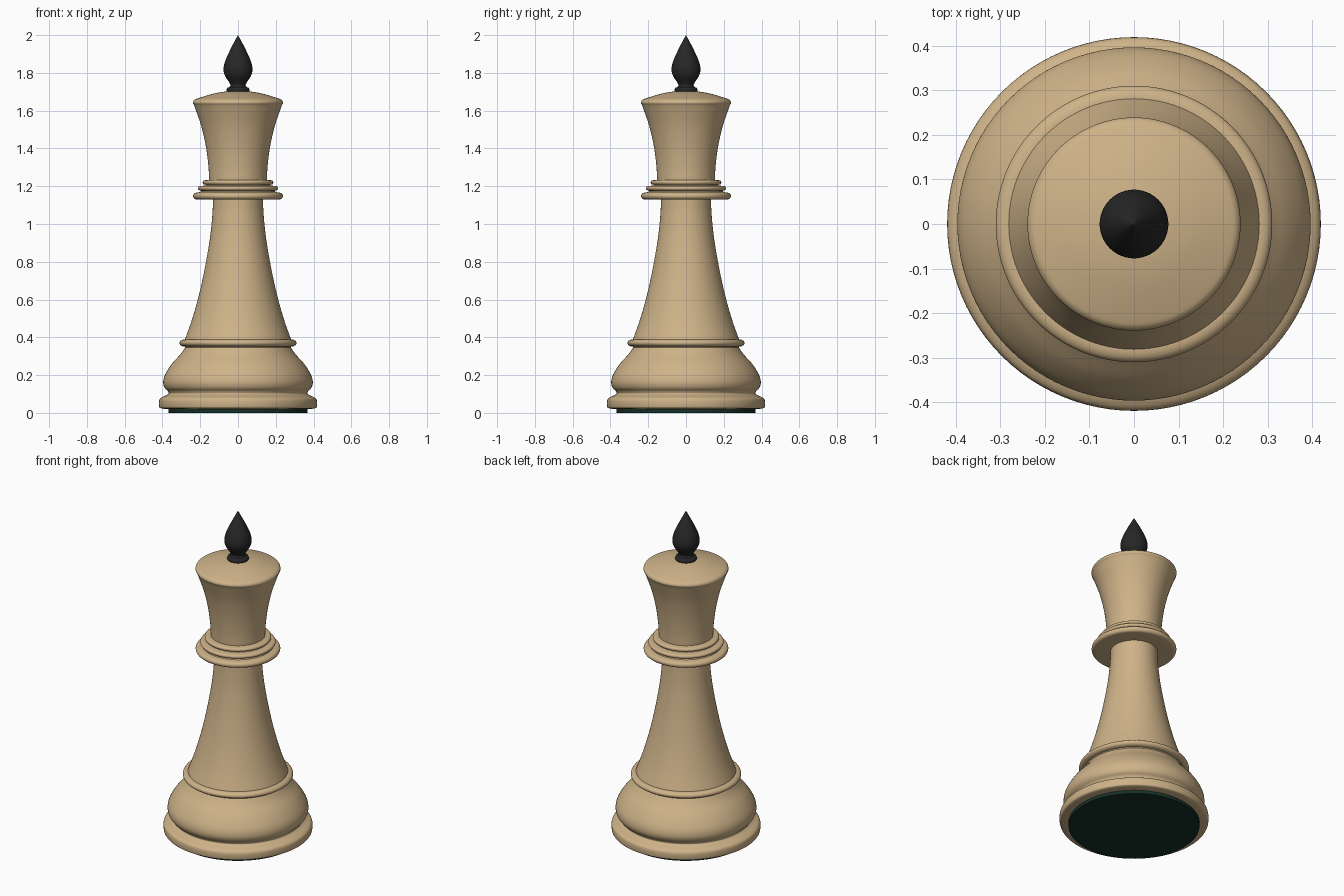
import bpy, bmesh, math
from mathutils import Vector

if "Cube" in bpy.data.objects:
    bpy.data.objects.remove(bpy.data.objects["Cube"])

SIDES = 96


def material(name, rgb):
    m = bpy.data.materials.new(name)
    m.diffuse_color = (*rgb, 1)
    m.use_nodes = True
    m.node_tree.nodes["Principled BSDF"].inputs["Base Color"].default_value = m.diffuse_color
    return m


def curve(points, steps=6):
    """Smooth (r, z) curve running through the given points."""
    p = [Vector(q) for q in points]
    if len(p) < 3:
        return p
    p = [2 * p[0] - p[1]] + p + [2 * p[-1] - p[-2]]
    out = []
    for a, b, c, d in zip(p, p[1:], p[2:], p[3:]):
        for i in range(steps):
            t = i / steps
            out.append(0.5 * (2 * b + (c - a) * t + (2 * a - 5 * b + 4 * c - d) * t * t
                              + (3 * b - a - 3 * c + d) * t ** 3))
    return out + [p[-2]]


def bead(r, z, half, depth, steps=10):
    """Half-round moulding bulging out to radius r."""
    angles = [math.pi * (i / steps - 0.5) for i in range(steps + 1)]
    return [Vector((r - depth + depth * math.cos(a), z + half * math.sin(a))) for a in angles]


def lathe(name, segments, mat):
    """Spin joined profile segments about z."""
    profile = []
    for q in (q for s in segments for q in s):
        if not profile or (q - profile[-1]).length > 1e-5:
            profile.append(q)
    bm = bmesh.new()
    verts = [bm.verts.new((max(q.x, 0), 0, q.y)) for q in profile]
    edges = [bm.edges.new(e) for e in zip(verts, verts[1:])]
    bmesh.ops.spin(bm, geom=verts + edges, cent=(0, 0, 0), axis=(0, 0, 1),
                   angle=math.tau, steps=SIDES, use_duplicate=False)
    bmesh.ops.remove_doubles(bm, verts=bm.verts, dist=1e-5)
    bmesh.ops.recalc_face_normals(bm, faces=bm.faces)
    mesh = bpy.data.meshes.new(name)
    bm.to_mesh(mesh)
    bm.free()
    mesh.materials.append(mat)
    obj = bpy.data.objects.new(name, mesh)
    bpy.context.collection.objects.link(obj)
    bpy.ops.object.select_all(action='DESELECT')
    bpy.context.view_layer.objects.active = obj
    obj.select_set(True)
    bpy.ops.object.shade_smooth_by_angle(angle=math.radians(35))
    return obj


wood = material("light_wood", (0.62, 0.45, 0.25))
black = material("black_lacquer", (0.02, 0.02, 0.02))
green = material("green_felt", (0.008, 0.03, 0.02))

# Felt pad under the foot
lathe("felt_pad", [curve([(0, 0), (0.368, 0)]), curve([(0.368, 0), (0.368, 0.025)]),
                   curve([(0.368, 0.025), (0, 0.025)])], green)

# Turned wooden body: foot, bulge, ring, stem, collars, head
lathe("turned_body", [
    curve([(0, 0.02), (0.38, 0.02)]),
    curve([(0.38, 0.02), (0.41, 0.025), (0.418, 0.035), (0.418, 0.065), (0.408, 0.08), (0.38, 0.093)]),
    curve([(0.38, 0.093), (0.367, 0.102), (0.372, 0.115)]),
    curve([(0.372, 0.115), (0.39, 0.135), (0.396, 0.165), (0.385, 0.205),
           (0.35, 0.26), (0.305, 0.31), (0.28, 0.345)]),
    bead(0.31, 0.37, 0.019, 0.028),
    curve([(0.281, 0.389), (0.245, 0.49), (0.208, 0.62), (0.175, 0.77),
           (0.148, 0.93), (0.135, 1.06), (0.133, 1.13)]),
    bead(0.238, 1.148, 0.018, 0.02),
    curve([(0.2, 1.169), (0.195, 1.176)]),
    bead(0.212, 1.189, 0.012, 0.014),
    curve([(0.175, 1.204), (0.172, 1.208)]),
    bead(0.187, 1.22, 0.012, 0.014),
    curve([(0.153, 1.234), (0.157, 1.31), (0.17, 1.41), (0.195, 1.52), (0.233, 1.63)]),
    curve([(0.233, 1.63), (0.239, 1.642), (0.232, 1.656), (0.21, 1.666),
           (0.13, 1.69), (0.06, 1.702), (0, 1.705)]),
], wood)

# Pointed finial on its small disc
lathe("finial", [
    curve([(0, 1.695), (0.052, 1.695)]),
    bead(0.061, 1.709, 0.014, 0.011),
    curve([(0.045, 1.725), (0.04, 1.736), (0.05, 1.755), (0.069, 1.785), (0.077, 1.82),
           (0.067, 1.865), (0.04, 1.925), (0.015, 1.973), (0, 2.0)]),
], black)
